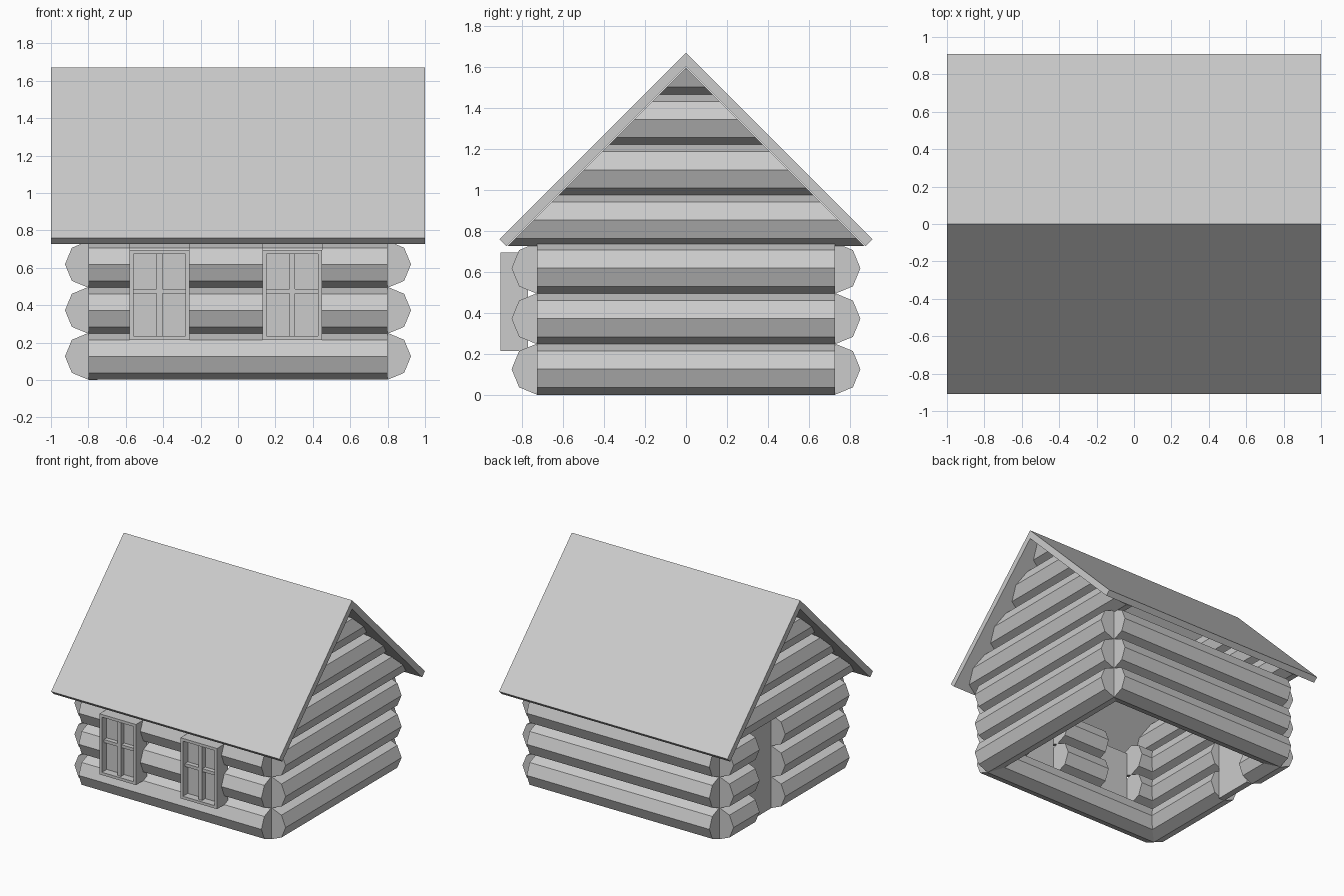
import bpy, bmesh, math
from mathutils import Vector, Matrix

if "Cube" in bpy.data.objects:
    bpy.data.objects.remove(bpy.data.objects["Cube"])

R = 0.125          # log radius
PITCH = 0.246      # height of one log course
WX, WY = 0.80, 0.725   # wall centre lines


def make_object(name, bm):
    bmesh.ops.recalc_face_normals(bm, faces=bm.faces)
    mesh = bpy.data.meshes.new(name)
    bm.to_mesh(mesh)
    bm.free()
    ob = bpy.data.objects.new(name, mesh)
    bpy.context.collection.objects.link(ob)
    return ob


def log_bm(axis, a, b, other, z):
    """Eight-sided log from a to b along 'x' or 'y', corner pointing up."""
    bm = bmesh.new()
    rings = []
    for t in (a, b):
        ring = []
        for i in range(8):
            ang = math.pi / 4 * i
            o, h = other + R * math.sin(ang), z + R * math.cos(ang)
            ring.append(bm.verts.new((t, o, h) if axis == 'x' else (o, t, h)))
        rings.append(ring)
    for i in range(8):
        j = (i + 1) % 8
        bm.faces.new((rings[0][i], rings[0][j], rings[1][j], rings[1][i]))
    for ring in rings:
        bm.faces.new(ring)
    return bm


def box(bm, x0, x1, y0, y1, z0, z1):
    m = Matrix.Translation(((x0 + x1) / 2, (y0 + y1) / 2, (z0 + z1) / 2)) \
        @ Matrix.Diagonal((x1 - x0, y1 - y0, z1 - z0, 1))
    bmesh.ops.create_cube(bm, size=1, matrix=m)


# Wall logs, split around the windows and the door
windows = [(-0.58, -0.26), (0.13, 0.45)]
door = (0.08, 0.40)
front_split = [(-WX, windows[0][0]), (windows[0][1], windows[1][0]), (windows[1][1], WX)]
for row in range(3):
    z = 0.127 + row * PITCH
    for a, b in ([(-WX, WX)] if row == 0 else front_split):
        make_object("front_log", log_bm('x', a, b, -WY, z))
    make_object("back_log", log_bm('x', -WX, WX, WY, z))
    make_object("right_log", log_bm('y', -WY, WY, WX, z))
    for a, b in ((-WY, door[0]), (door[1], WY)):
        make_object("left_log", log_bm('y', a, b, -WX, z))

# Gable logs trimmed to the roof slope
for x in (-WX, WX):
    for row in range(4):
        bm = log_bm('y', -1, 1, x, 0.853 + row * 0.2455)
        for s in (-1, 1):
            bmesh.ops.bisect_plane(bm, geom=bm.verts[:] + bm.edges[:] + bm.faces[:],
                                   plane_co=(0, 0, 1.597), plane_no=Vector((0, s, 1)).normalized(),
                                   clear_outer=True)
            bmesh.ops.holes_fill(bm, edges=[e for e in bm.edges if e.is_boundary], sides=0)
        make_object("gable_log", bm)

# Roof: folded slab profile swept along x
profile = [(-0.91, 0.76), (0, 1.67), (0.91, 0.76), (0.875, 0.727), (0, 1.60), (-0.875, 0.727)]
bm = bmesh.new()
ends = [[bm.verts.new((x, y, z)) for y, z in profile] for x in (-1, 1)]
for i in range(6):
    j = (i + 1) % 6
    bm.faces.new((ends[0][i], ends[0][j], ends[1][j], ends[1][i]))
for e in ends:
    bm.faces.new((e[0], e[1], e[4], e[5]))
    bm.faces.new((e[1], e[2], e[3], e[4]))
make_object("roof", bm)

# Windows: frame, bars and pane
Y0, Y1, Z0, Z1, F = -0.905, -0.77, 0.215, 0.695, 0.022
for x0, x1 in windows:
    xc = (x0 + x1) / 2
    bm = bmesh.new()
    box(bm, x0, x0 + F, Y0, Y1, Z0, Z1)
    box(bm, x1 - F, x1, Y0, Y1, Z0, Z1)
    box(bm, x0 + F, x1 - F, Y0, Y1, Z0, Z0 + F)
    box(bm, x0 + F, x1 - F, Y0, Y1, Z1 - F, Z1)
    make_object("window_frame", bm)
    bm = bmesh.new()
    box(bm, xc - 0.015, xc + 0.015, -0.885, -0.84, Z0 + F, Z1 - F)
    box(bm, x0 + F, x1 - F, -0.88, -0.84, 0.463, 0.487)
    make_object("window_bars", bm)
    bm = bmesh.new()
    box(bm, x0 + F, x1 - F, -0.845, Y1, Z0 + F, Z1 - F)
    make_object("window_pane", bm)

# Door set into the left wall
bm = bmesh.new()
box(bm, -0.80, -0.75, door[0], door[1], 0, 0.74)
make_object("door", bm)
